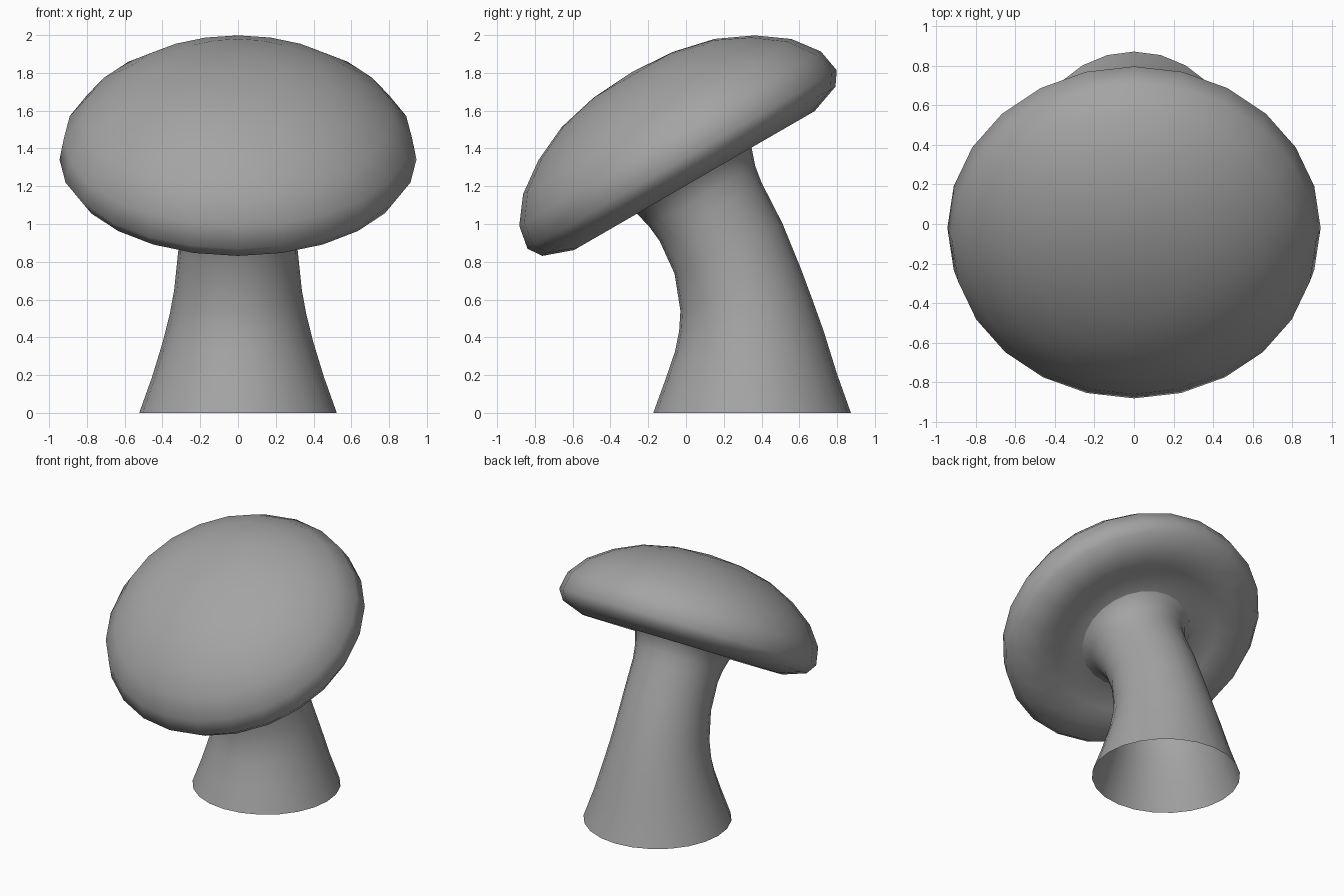
import bpy
from math import sin, cos, pi, radians

if "Cube" in bpy.data.objects:
    bpy.data.objects.remove(bpy.data.objects["Cube"])

SIDES = 24
TILT = radians(30)

grey = bpy.data.materials.new("mid_grey")
grey.diffuse_color = (0.37, 0.37, 0.37, 1)
grey.use_nodes = True
grey.node_tree.nodes["Principled BSDF"].inputs["Base Color"].default_value = grey.diffuse_color


def loft(name, rings, pole=None):
    """Skin circles given as (centre y, centre z, radius, tilt about x)."""
    verts, faces = [], []
    for cy, cz, r, tilt in rings:
        for i in range(SIDES):
            a = 2 * pi * i / SIDES
            v = r * sin(a)
            verts.append((r * cos(a), cy + v * cos(tilt), cz + v * sin(tilt)))
    for k in range(len(rings) - 1):
        for i in range(SIDES):
            j = (i + 1) % SIDES
            a, b = k * SIDES, (k + 1) * SIDES
            faces.append((a + i, a + j, b + j, b + i))
    if pole:
        verts.append(pole)
        last = (len(rings) - 1) * SIDES
        for i in range(SIDES):
            faces.append((last + i, last + (i + 1) % SIDES, len(verts) - 1))
    mesh = bpy.data.meshes.new(name)
    mesh.from_pydata(verts, [], faces)
    mesh.shade_smooth()
    mesh.materials.append(grey)
    obj = bpy.data.objects.new(name, mesh)
    bpy.context.collection.objects.link(obj)
    return obj


def on_axis(t):
    """Point on the leaning cap axis (y, z)."""
    return 0.5655 - t * sin(TILT), 0.3265 + t * cos(TILT)


# cap: radius and height along the leaning axis, from gills over rim to crown
cap_profile = [(0.40, 1.085), (0.49, 1.095), (0.60, 1.075), (0.735, 1.043),
               (0.896, 1.10), (0.945, 1.172), (0.922, 1.30), (0.82, 1.435),
               (0.661, 1.549), (0.468, 1.639), (0.242, 1.69)]
loft("mushroom_cap", [(*on_axis(t), r, TILT) for r, t in cap_profile],
     pole=(0, *on_axis(1.706)))

# stem: open tube bending towards the front, flaring at foot and under the cap
stem_rings = [(0.35, 0.0, 0.523, 0),
              (0.345, 0.19, 0.455, radians(2)),
              (0.335, 0.38, 0.397, radians(8)),
              (0.315, 0.52, 0.362, radians(14)),
              (0.29, 0.65, 0.338, radians(19)),
              (0.225, 0.87, 0.315, radians(25)),
              (0.13, 1.065, 0.311, TILT),
              (0.087, 1.145, 0.323, TILT),
              (*on_axis(1.043), 0.35, TILT),
              (*on_axis(1.085), 0.40, TILT)]
loft("mushroom_stem", stem_rings)
